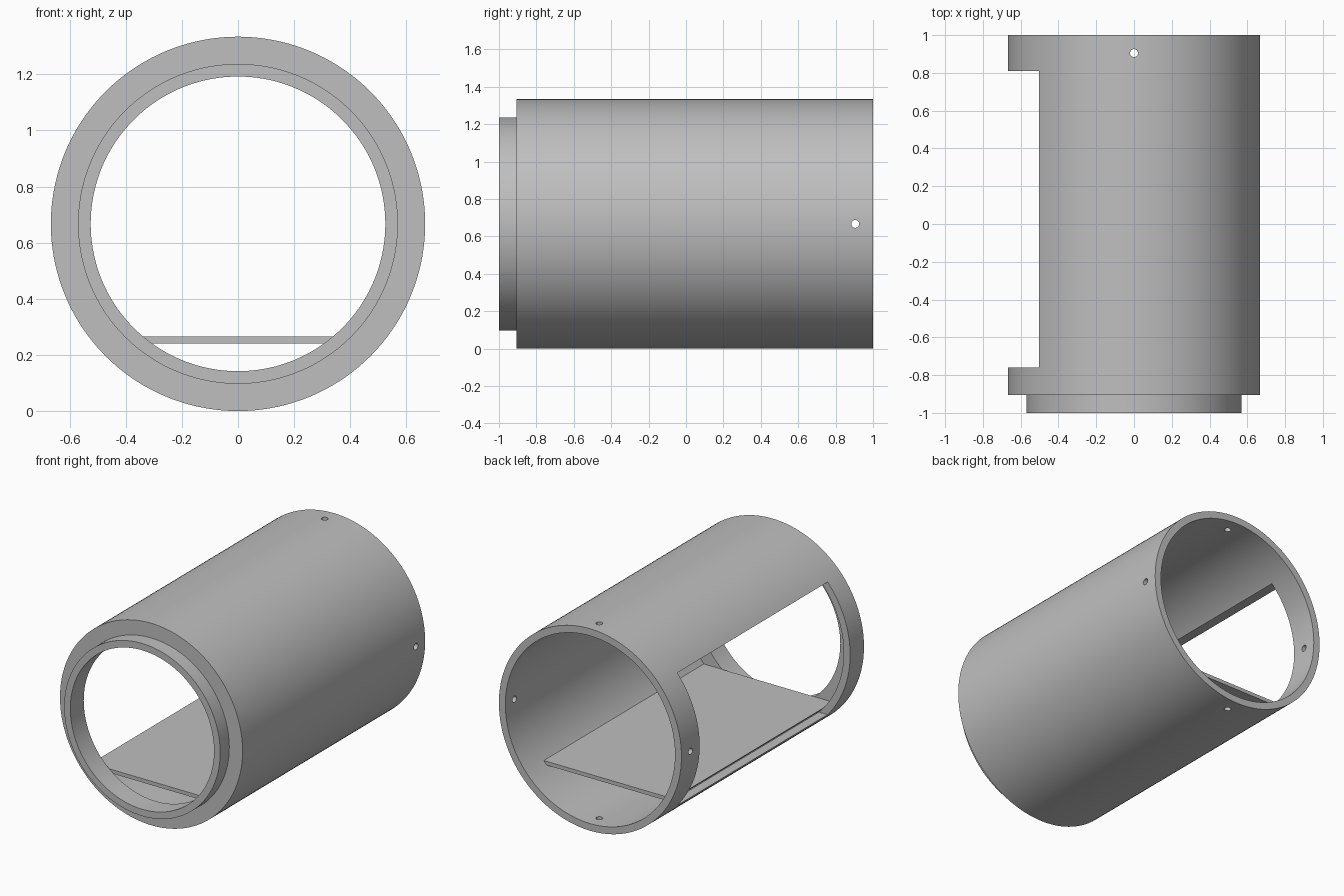
import bpy, bmesh, math
from mathutils import Matrix, Vector

cube = bpy.data.objects.get("Cube")
if cube:
    bpy.data.objects.remove(cube, do_unlink=True)

R_OUT, R_IN = 0.667, 0.62       # main tube radii
R_NECK, R_BORE = 0.57, 0.525    # front neck radii
ZC = R_OUT                      # height of the tube axis
SHOULDER, WALL = -0.905, -0.86  # front shoulder and the inside of its wall

grey = bpy.data.materials.new("matte_grey")
grey.use_nodes = True
grey.diffuse_color = (0.52, 0.52, 0.52, 1)
grey.node_tree.nodes["Principled BSDF"].inputs["Base Color"].default_value = grey.diffuse_color


def finish(name, bm, helper=False):
    bmesh.ops.recalc_face_normals(bm, faces=bm.faces)
    mesh = bpy.data.meshes.new(name)
    bm.to_mesh(mesh)
    bm.free()
    mesh.materials.append(grey)
    ob = bpy.data.objects.new(name, mesh)
    bpy.context.collection.objects.link(ob)
    ob.hide_render = helper
    return ob


def lathe(name, profile, steps=144):
    """Turn a closed (radius, y) profile around the tube axis."""
    bm = bmesh.new()
    rings = []
    for i in range(steps):
        a = math.tau * i / steps
        rings.append([bm.verts.new((r * math.cos(a), y, ZC + r * math.sin(a)))
                      for r, y in profile])
    n = len(profile)
    for i in range(steps):
        p, q = rings[i], rings[(i + 1) % steps]
        for j in range(n):
            k = (j + 1) % n
            bm.faces.new((p[j], p[k], q[k], q[j]))
    return finish(name, bm)


def cut(target, cutter):
    mod = target.modifiers.new(cutter.name, 'BOOLEAN')
    mod.operation = 'DIFFERENCE'
    mod.solver = 'EXACT'
    mod.object = cutter
    bpy.context.view_layer.objects.active = target
    bpy.ops.object.modifier_apply(modifier=mod.name)
    bpy.data.objects.remove(cutter, do_unlink=True)


# Tube body with a stepped neck at the front
body = lathe("tube_body", [
    (R_OUT, 1), (R_OUT, SHOULDER), (R_NECK, SHOULDER), (R_NECK, -1),
    (R_BORE, -1), (R_BORE, WALL), (R_IN, WALL), (R_IN, 1)])

# Side window
bm = bmesh.new()
bmesh.ops.create_cube(bm, size=1, matrix=Matrix.Translation((-0.6, 0.025, ZC))
                      @ Matrix.Diagonal((0.8, 1.57, 0.876, 1)))
cut(body, finish("window_cutter", bm, True))

# Four small screw holes near the back rim
for i in range(4):
    turn = Matrix.Rotation(i * math.pi / 2, 4, 'Y')
    bm = bmesh.new()
    bmesh.ops.create_cone(bm, cap_ends=True, segments=24, radius1=0.021,
                          radius2=0.021, depth=0.2,
                          matrix=Matrix.Translation((0, 0.905, ZC)) @ turn
                          @ Matrix.Translation((0, 0, 0.645)))
    cut(body, finish("hole_cutter", bm, True))

# Flat shelf plate resting across the lower bore
bm = bmesh.new()
section = []
for h, side in ((-0.427, -1), (-0.427, 1), (-0.402, 1), (-0.402, -1)):
    x = side * math.sqrt(R_IN ** 2 - h ** 2)
    section.append(bm.verts.new((x, WALL, ZC + h)))
face = bm.faces.new(section)
ext = bmesh.ops.extrude_face_region(bm, geom=[face])
bmesh.ops.translate(bm, vec=Vector((0, 0.81 - WALL, 0)),
                    verts=[v for v in ext["geom"] if isinstance(v, bmesh.types.BMVert)])
finish("shelf_plate", bm)

# Smooth the round walls and keep the rims crisp
bpy.ops.object.select_all(action='DESELECT')
body.select_set(True)
bpy.context.view_layer.objects.active = body
bpy.ops.object.shade_smooth_by_angle(angle=math.radians(30))
